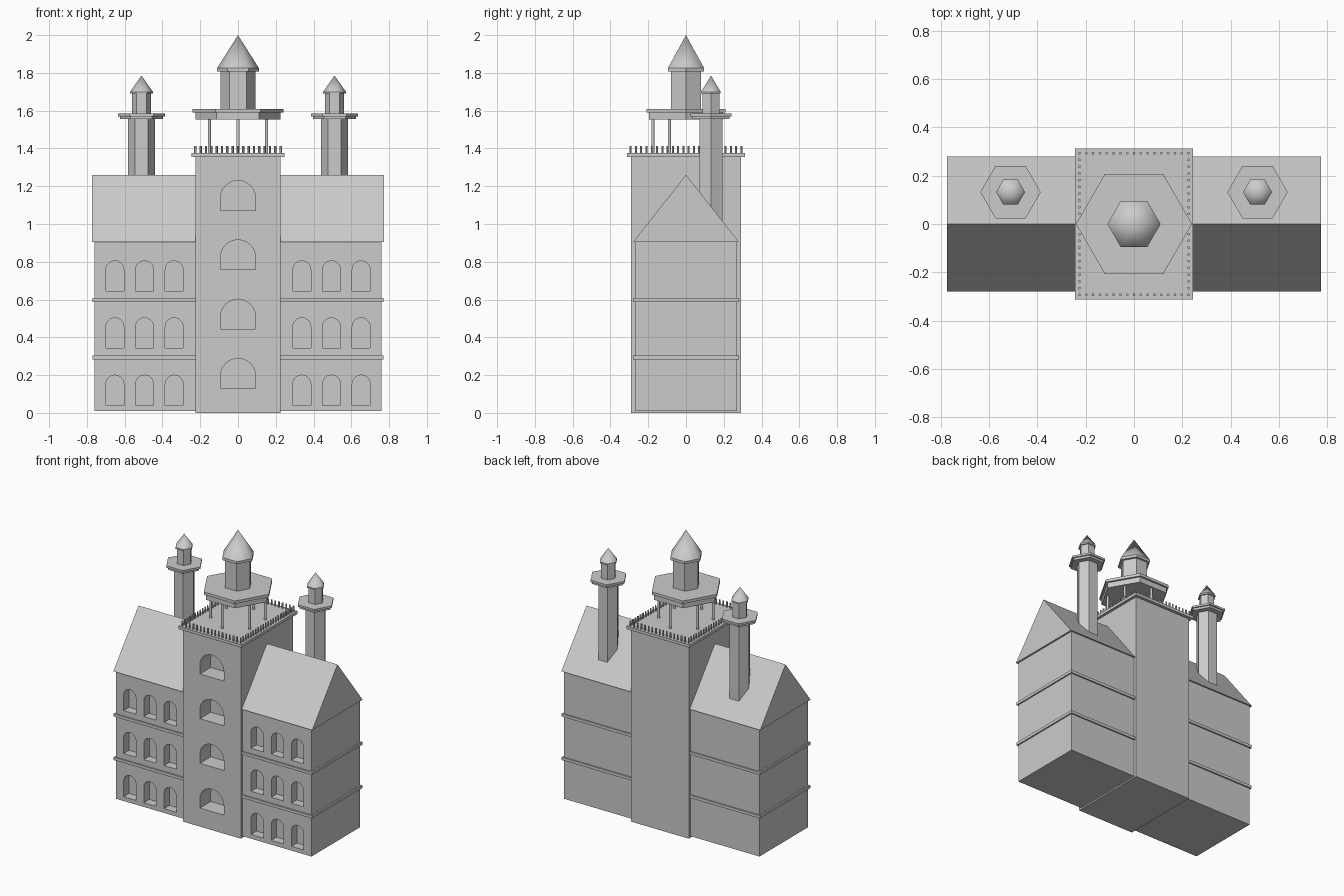
import bpy, bmesh, math
from mathutils import Matrix, Vector

cube = bpy.data.objects.get("Cube")
if cube:
    bpy.data.objects.remove(cube, do_unlink=True)

stone = bpy.data.materials.new("grey stone")
stone.use_nodes = True
GREY = (0.6, 0.6, 0.6, 1)
stone.diffuse_color = GREY
stone.node_tree.nodes["Principled BSDF"].inputs["Base Color"].default_value = GREY


def finish(name, bm):
    bmesh.ops.recalc_face_normals(bm, faces=bm.faces)
    mesh = bpy.data.meshes.new(name)
    bm.to_mesh(mesh)
    bm.free()
    mesh.materials.append(stone)
    obj = bpy.data.objects.new(name, mesh)
    bpy.context.collection.objects.link(obj)
    return obj


def box(name, x0, x1, half_y, z0, z1):
    bm = bmesh.new()
    size = Matrix.Diagonal((x1 - x0, 2 * half_y, z1 - z0, 1))
    place = Matrix.Translation(((x0 + x1) / 2, 0, (z0 + z1) / 2))
    bmesh.ops.create_cube(bm, size=1, matrix=place @ size)
    return finish(name, bm)


def add_prism(bm, x, y, z0, z1, r0, r1, sides=6):
    bmesh.ops.create_cone(bm, cap_ends=True, segments=sides, radius1=r0, radius2=r1,
                          depth=z1 - z0,
                          matrix=Matrix.Translation((x, y, (z0 + z1) / 2))
                          @ Matrix.Rotation(math.pi / 2, 4, "Z"))


def hexagon(name, x, y, z0, z1, r):
    bm = bmesh.new()
    add_prism(bm, x, y, z0, z1, r, r)
    return finish(name, bm)


def spire(name, x, y, z0, z1, r):
    bm = bmesh.new()
    add_prism(bm, x, y, z0, z1, r, 0)
    obj = finish(name, bm)
    for poly in obj.data.polygons:
        poly.use_smooth = len(poly.vertices) == 3
    return obj


def extrude_profile(bm, points, direction):
    face = bm.faces.new([bm.verts.new(p) for p in points])
    new = bmesh.ops.extrude_face_region(bm, geom=[face])["geom"]
    bmesh.ops.translate(bm, vec=direction,
                        verts=[v for v in new if isinstance(v, bmesh.types.BMVert)])


def cut_arches(wall, openings, width, height, front, depth):
    """Recess round-topped windows at each (x, sill height) into the front wall."""
    bm = bmesh.new()
    r = width / 2
    for x, z in openings:
        points = [(x - r, front - 0.05, z), (x + r, front - 0.05, z)]
        for i in range(13):
            a = math.pi * i / 12
            points.append((x + r * math.cos(a), front - 0.05,
                           z + height - r + r * math.sin(a)))
        extrude_profile(bm, points, Vector((0, depth + 0.05, 0)))
    cutter = finish("window_cutter", bm)
    cutter.hide_render = True
    mod = wall.modifiers.new("windows", "BOOLEAN")
    mod.operation, mod.solver, mod.object = "DIFFERENCE", "EXACT", cutter
    graph = bpy.context.evaluated_depsgraph_get()
    cut = bpy.data.meshes.new_from_object(wall.evaluated_get(graph))
    wall.modifiers.clear()
    wall.data = cut
    bpy.data.objects.remove(cutter, do_unlink=True)


# Central tower with four arched windows
tower = box("central_tower", -0.225, 0.225, 0.29, 0, 1.357)
cut_arches(tower, [(0, 0.13 + 0.314 * i) for i in range(4)], 0.186, 0.158, -0.29, 0.12)
box("tower_terrace", -0.245, 0.245, 0.312, 1.355, 1.375)

# Balustrade around the terrace
bm = bmesh.new()
HX, HY, NX, NY = 0.226, 0.293, 16, 21
for i in range(NX + 1):
    for side in (-1, 1):
        add_prism(bm, -HX + 2 * HX * i / NX, side * HY, 1.374, 1.412, 0.006, 0.006)
for i in range(1, NY):
    for side in (-1, 1):
        add_prism(bm, side * HX, -HY + 2 * HY * i / NY, 1.374, 1.412, 0.006, 0.006)
finish("terrace_balusters", bm)

# Lantern on six slender columns
bm = bmesh.new()
for i in range(6):
    a = math.pi / 6 + i * math.pi / 3
    add_prism(bm, 0.175 * math.cos(a), 0.175 * math.sin(a), 1.374, 1.553, 0.008, 0.008, 12)
finish("lantern_columns", bm)
hexagon("lantern_lower_slab", 0, 0, 1.552, 1.592, 0.225)
hexagon("lantern_upper_slab", 0, 0, 1.59, 1.61, 0.24)
hexagon("lantern_drum", 0, 0, 1.608, 1.812, 0.092)
hexagon("lantern_eave", 0, 0, 1.808, 1.826, 0.11)
spire("lantern_spire", 0, 0, 1.826, 2.0, 0.11)

# Wings, roofs and rear turrets on both sides
for side, label in ((1, "left"), (-1, "right")):
    def span(a, b):
        return sorted((side * a, side * b))

    wing = box(label + "_wing", *span(0.215, 0.76), 0.27, 0.01, 0.907)
    openings = [(side * x, z) for x in (0.338, 0.495, 0.652) for z in (0.04, 0.343, 0.645)]
    cut_arches(wing, openings, 0.095, 0.16, -0.27, 0.06)

    # String courses stay clear of the tower windows
    for name, z in (("lower", 0.283), ("upper", 0.588)):
        box(f"{label}_{name}_band", *span(0.215, 0.77), 0.28, z, z + 0.02)

    # Gabled roof
    bm = bmesh.new()
    x0, x1 = span(0.215, 0.773)
    extrude_profile(bm, [(x0, -0.28, 0.905), (x0, 0.28, 0.905), (x0, 0, 1.26)],
                    Vector((x1 - x0, 0, 0)))
    finish(label + "_roof", bm)

    # Turret rising from the rear slope
    x, y = side * 0.511, 0.132
    hexagon(label + "_turret_shaft", x, y, 0.95, 1.558, 0.071)
    hexagon(label + "_turret_lower_slab", x, y, 1.555, 1.572, 0.114)
    hexagon(label + "_turret_upper_slab", x, y, 1.57, 1.584, 0.125)
    hexagon(label + "_turret_drum", x, y, 1.58, 1.692, 0.051)
    hexagon(label + "_turret_eave", x, y, 1.69, 1.7, 0.06)
    spire(label + "_turret_spire", x, y, 1.7, 1.786, 0.06)
